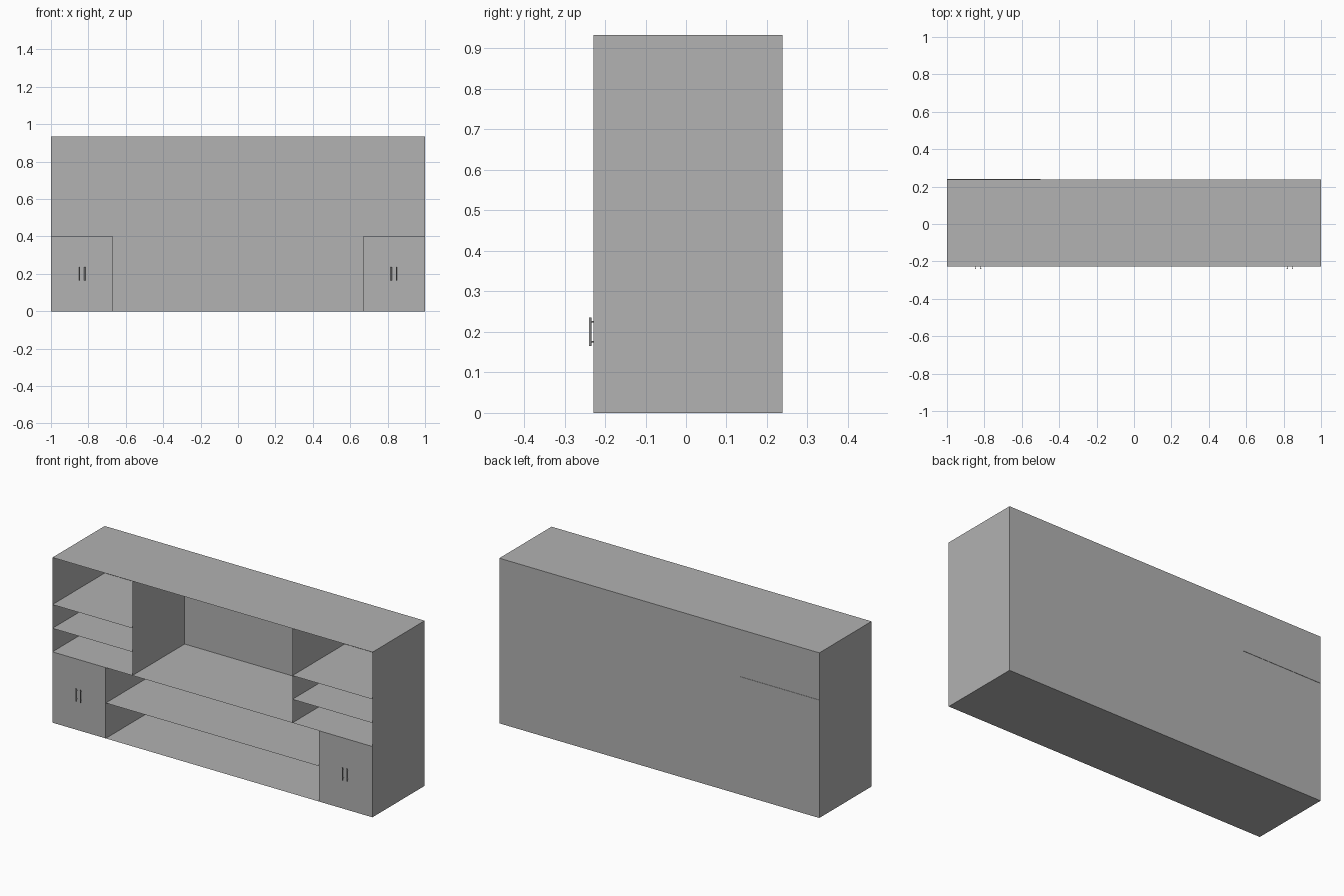
import bpy, bmesh
from mathutils import Matrix, Vector

cube = bpy.data.objects.get("Cube")
if cube:
    bpy.data.objects.remove(cube, do_unlink=True)

GREY = (0.445, 0.445, 0.445, 1.0)
mat = bpy.data.materials.new("plain_grey")
mat.use_nodes = True
mat.diffuse_color = GREY
mat.node_tree.nodes["Principled BSDF"].inputs["Base Color"].default_value = GREY

# Main dimensions
HALF = 1.0
FRONT, BACK = -0.228, 0.238
TOP, COUNTER = 0.933, 0.4
DOOR_X, TOWER_X = 0.667, 0.5


def make_object(name, bm):
    mesh = bpy.data.meshes.new(name)
    bm.to_mesh(mesh)
    bm.free()
    mesh.materials.append(mat)
    obj = bpy.data.objects.new(name, mesh)
    bpy.context.scene.collection.objects.link(obj)
    return obj


def sheet(name, lo, hi):
    """Thin flat panel spanning two corners that share one coordinate."""
    lo, hi = Vector(lo), Vector(hi)
    flat = min(range(3), key=lambda i: abs(hi[i] - lo[i]))
    u, v = [i for i in range(3) if i != flat]
    bm = bmesh.new()
    corners = []
    for a, b in ((lo, lo), (hi, lo), (hi, hi), (lo, hi)):
        p = lo.copy()
        p[u], p[v] = a[u], b[v]
        corners.append(bm.verts.new(p))
    bm.faces.new(corners)
    return make_object(name, bm)


def rod(bm, a, b, radius):
    a, b = Vector(a), Vector(b)
    turn = (b - a).to_track_quat("Z", "Y").to_matrix().to_4x4()
    bmesh.ops.create_cone(bm, cap_ends=True, segments=12, radius1=radius,
                          radius2=radius, depth=(b - a).length,
                          matrix=Matrix.Translation((a + b) / 2) @ turn)


# Outer carcass: a box left open at the front
bm = bmesh.new()
bmesh.ops.create_cube(bm, size=1)
bmesh.ops.scale(bm, vec=(2 * HALF, BACK - FRONT, TOP), verts=bm.verts)
bmesh.ops.translate(bm, vec=(0, (FRONT + BACK) / 2, TOP / 2), verts=bm.verts)
bm.normal_update()
bmesh.ops.delete(bm, geom=[f for f in bm.faces if f.normal.y < -0.5],
                 context="FACES")
make_object("carcass", bm)

# Full-width counter and the low middle shelf
sheet("counter", (-HALF, FRONT, COUNTER), (HALF, BACK, COUNTER))
sheet("middle_shelf", (-DOOR_X, FRONT, COUNTER / 2), (DOOR_X, BACK, COUNTER / 2))

for side, s in (("right", -1), ("left", 1)):
    # Cupboard below, tower divider above
    sheet(side + "_cupboard_wall", (s * DOOR_X, FRONT, 0), (s * DOOR_X, BACK, COUNTER))
    x0, x1 = sorted((s * DOOR_X, s * HALF))
    sheet(side + "_door", (x0, FRONT, 0), (x1, FRONT, COUNTER))
    sheet(side + "_tower_divider", (s * TOWER_X, FRONT, COUNTER), (s * TOWER_X, BACK, TOP))

    # Tower shelves; one pokes slightly through the back
    x0, x1 = sorted((s * TOWER_X, s * HALF))
    for name, z in (("lower", 0.533), ("upper", 0.667)):
        rear = BACK + 0.002 if (s < 0 and name == "upper") else BACK
        sheet(f"{side}_{name}_shelf", (x0, FRONT, z), (x1, rear, z))

    # Pair of bar handles on two posts each
    for label, dx in (("outer", 0.0135), ("inner", -0.0135)):
        x = s * (0.833 + dx)
        bm = bmesh.new()
        rod(bm, (x, -0.237, 0.165), (x, -0.237, 0.236), 0.003)
        for z in (0.176, 0.225):
            rod(bm, (x, -0.237, z), (x, FRONT, z), 0.0018)
        handle = make_object(f"{side}_{label}_handle", bm)
        for poly in handle.data.polygons:
            poly.use_smooth = len(poly.vertices) == 4
